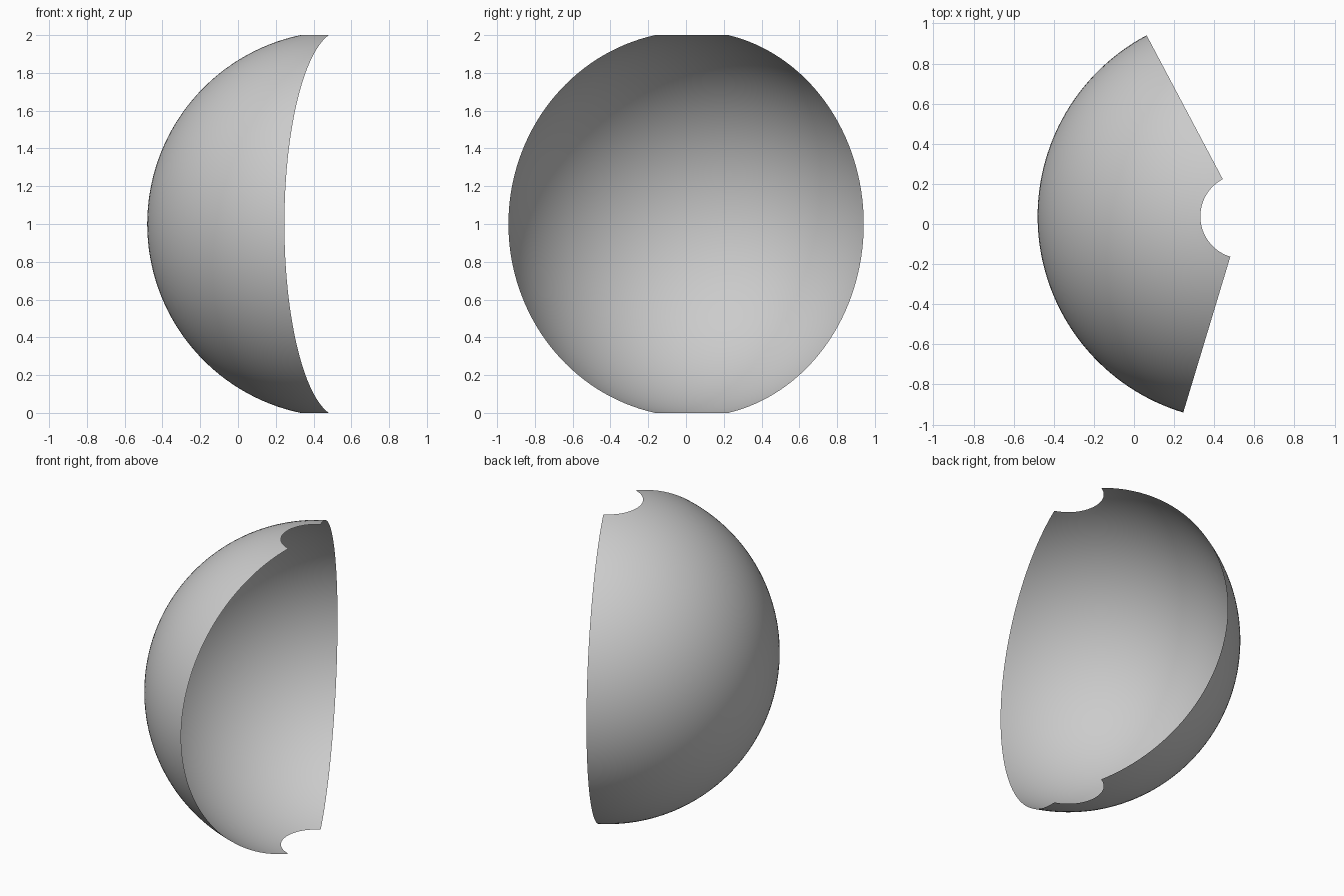
import bpy, bmesh
from math import radians, sin, cos, sqrt, atan2, pi
from mathutils import Vector

if "Cube" in bpy.data.objects:
    bpy.data.objects.remove(bpy.data.objects["Cube"])

HOLE = 0.21                       # radius of the openings at both poles
R = sqrt(1 + HOLE ** 2)           # sphere radius, trimmed at z = 0 and z = 2
CENTRE = Vector((0.541, 0.038, 1))
START, END = radians(117.9), radians(253.2)

bm = bmesh.new()

# arc profile from the bottom opening to the top opening
lat = atan2(1, HOLE)
rows = 64
arc = []
for i in range(rows + 1):
    a = -lat + 2 * lat * i / rows
    arc.append(bm.verts.new((R * cos(a) * cos(START), R * cos(a) * sin(START), R * sin(a))))
edges = [bm.edges.new(pair) for pair in zip(arc, arc[1:])]

# sweep the profile around the vertical axis
bmesh.ops.spin(bm, geom=arc + edges, cent=(0, 0, 0), axis=(0, 0, 1),
               angle=END - START, steps=64, use_duplicate=False)

# normals face outward
bm.normal_update()
inward = [f for f in bm.faces if f.normal.dot(f.calc_center_median()) < 0]
bmesh.ops.reverse_faces(bm, faces=inward)
for f in bm.faces:
    f.smooth = True
bmesh.ops.translate(bm, verts=bm.verts, vec=CENTRE)

# thin open shell
mesh = bpy.data.meshes.new("curved_shell")
bm.to_mesh(mesh)
bm.free()
shell = bpy.data.objects.new("curved_shell", mesh)
bpy.context.collection.objects.link(shell)
